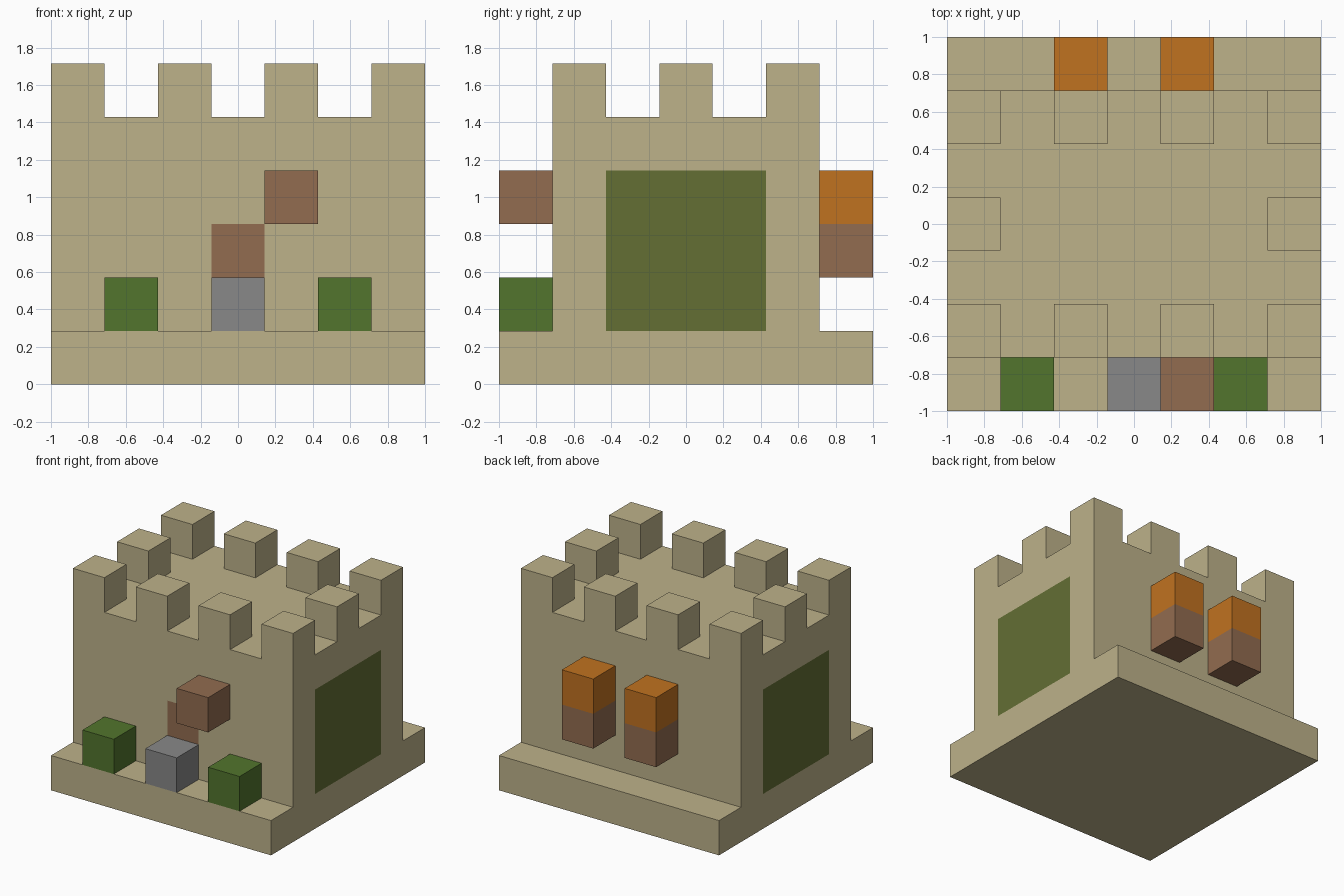
import bpy
import bmesh
from mathutils import Vector

cube = bpy.data.objects.get("Cube")
if cube:
    bpy.data.objects.remove(cube, do_unlink=True)

U = 2 / 7  # edge length of one block


def material(name, r, g, b):
    mat = bpy.data.materials.new(name)
    mat.use_nodes = True
    mat.diffuse_color = (r, g, b, 1)
    mat.node_tree.nodes["Principled BSDF"].inputs["Base Color"].default_value = (r, g, b, 1)
    return mat


sand = material("sand", 0.51, 0.445, 0.255)
olive = material("olive", 0.125, 0.156, 0.034)
leaf = material("leaf green", 0.084, 0.178, 0.026)
wood = material("wood brown", 0.287, 0.15, 0.08)
stone = material("stone grey", 0.246, 0.246, 0.246)
flame = material("flame orange", 0.527, 0.168, 0.0145)


def block(name, centre, mat, size=(1, 1, 1)):
    """Box measured in blocks; centre gives x, y and the bottom z."""
    bm = bmesh.new()
    bmesh.ops.create_cube(bm, size=1)
    for v in bm.verts:
        v.co = Vector((centre[0] + v.co.x * size[0],
                       centre[1] + v.co.y * size[1],
                       centre[2] + (v.co.z + 0.5) * size[2])) * U
    mesh = bpy.data.meshes.new(name)
    bm.to_mesh(mesh)
    bm.free()
    mesh.materials.append(mat)
    obj = bpy.data.objects.new(name, mesh)
    bpy.context.collection.objects.link(obj)
    return obj


# Base slab and keep
block("base", (0, 0, 0), sand, (7, 7, 1))
keep = block("keep", (0, 0, 1), sand, (7, 5, 4))

# Side panels and door, cut flush into the keep walls
keep.data.materials.append(olive)
keep.data.materials.append(wood)
bm = bmesh.new()
bm.from_mesh(keep.data)
cuts = [("X", s / 2) for s in (-1, 1)] + [("Y", s * 1.5) for s in (-1, 1)] + [("Z", 3), ("Z", 4)]
for axis, offset in cuts:
    normal = Vector([float(axis == a) for a in "XYZ"])
    bmesh.ops.bisect_plane(bm, geom=bm.verts[:] + bm.edges[:] + bm.faces[:],
                           plane_co=normal * offset * U, plane_no=normal)
bm.normal_update()
for face in bm.faces:
    x, y, z = face.calc_center_median() / U
    if abs(face.normal.x) > 0.9 and abs(y) < 1.5 and z < 4:
        face.material_index = 1
    elif face.normal.y < -0.9 and abs(x) < 0.5 and z < 3:
        face.material_index = 2
bm.to_mesh(keep.data)
bm.free()

# Battlements around the roof
for y in (-2, 2):
    for x in (-3, -1, 1, 3):
        block("merlon", (x, y, 5), sand)
for x in (-3, 3):
    block("side_merlon", (x, 0, 5), sand)

# Front: bushes, doorstep and sign
for x in (-2, 2):
    block("bush", (x, -3, 1), leaf)
block("doorstep", (0, -3, 1), stone)
block("sign", (1, -3, 3), wood)

# Back: wall torches
for x in (-1, 1):
    block("torch_handle", (x, 3, 2), wood)
    block("torch_flame", (x, 3, 3), flame)
